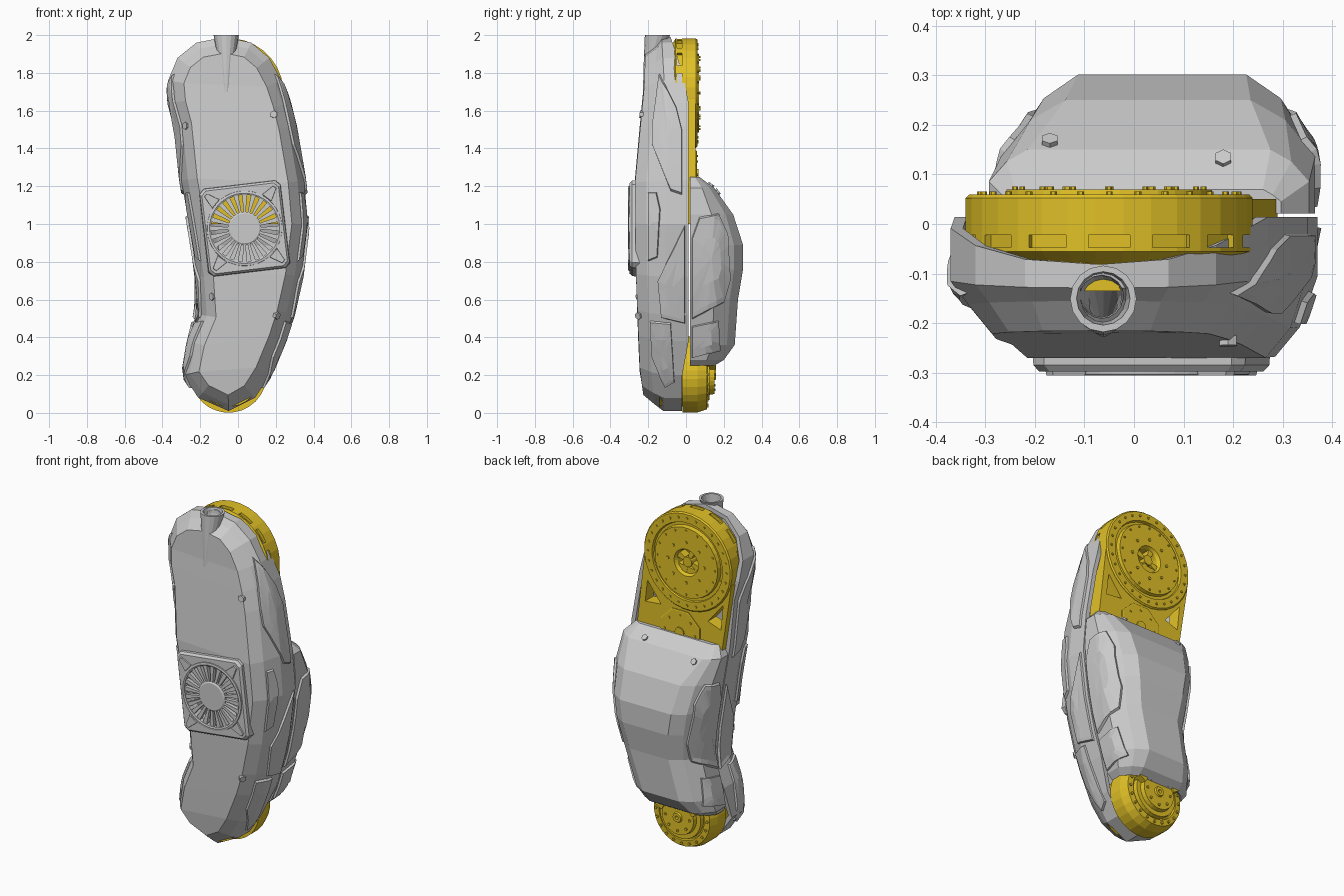
import bpy, bmesh, math
from mathutils import Vector
from mathutils.bvhtree import BVHTree

if "Cube" in bpy.data.objects:
    bpy.data.objects.remove(bpy.data.objects["Cube"])

YEL = bpy.data.materials.new("yellow")
YEL.diffuse_color = (0.75, 0.53, 0.02, 1)
YEL.use_nodes = True
YEL.node_tree.nodes["Principled BSDF"].inputs["Base Color"].default_value = YEL.diffuse_color


def interp(table, t):
    if t <= table[0][0]:
        return table[0][1]
    for (a, u), (b, v) in zip(table, table[1:]):
        if t <= b:
            return u + (v - u) * (t - a) / (b - a)
    return table[-1][1]


def mesh(name, verts, faces, mat=None):
    me = bpy.data.meshes.new(name)
    me.from_pydata([tuple(v) for v in verts], [], faces)
    bm = bmesh.new()
    bm.from_mesh(me)
    bmesh.ops.recalc_face_normals(bm, faces=bm.faces)
    bm.to_mesh(me)
    bm.free()
    ob = bpy.data.objects.new(name, me)
    bpy.context.collection.objects.link(ob)
    if mat:
        me.materials.append(mat)
    return ob


def skin(rings, close=True, wrap=False, base=0):
    n, m = len(rings[0]), len(rings)
    return [[base + (i % m) * n + j, base + (i % m) * n + (j + 1) % n,
             base + ((i + 1) % m) * n + (j + 1) % n, base + ((i + 1) % m) * n + j]
            for i in range(m if wrap else m - 1) for j in range(n if close else n - 1)]


def prisms(name, items, mat=None):
    """Each item: (2D points in x,z, then y levels with optional scale about the centre)."""
    verts, faces = [], []
    for pts, *levels in items:
        cx = sum(p[0] for p in pts) / len(pts)
        cz = sum(p[1] for p in pts) / len(pts)
        rings = []
        for lv in levels:
            y, s = lv if isinstance(lv, tuple) else (lv, 1)
            rings.append([(cx + (x - cx) * s, y, cz + (z - cz) * s) for x, z in pts])
        b, n = len(verts), len(pts)
        faces += skin(rings, base=b)
        verts += [v for r in rings for v in r]
        faces += [list(range(b, b + n)), list(range(len(verts) - n, len(verts)))]
    return mesh(name, verts, faces, mat)


def ngon(cx, cz, r, n, ph=0):
    return [(cx + r * math.cos(ph + k * math.tau / n), cz + r * math.sin(ph + k * math.tau / n)) for k in range(n)]


def bar(cx, cz, a, r0, r1, w0, w1):
    c, s = math.cos(a), math.sin(a)
    return [(cx + r * c - w * s, cz + r * s + w * c) for r, w in ((r0, -w0), (r1, -w1), (r1, w1), (r0, w0))]


def lathe(name, cx, cz, prof, n, mat=None):
    rings = [[(x, y, z) for x, z in ngon(cx, cz, r, n, math.pi / n)] for r, y in prof]
    return mesh(name, [v for r in rings for v in r], skin(rings, wrap=True), mat)


def apply(ob, kind, **props):
    md = ob.modifiers.new(kind, kind)
    for k, v in props.items():
        setattr(md, k, v)
    bpy.context.view_layer.objects.active = ob
    bpy.ops.object.modifier_apply(modifier=md.name)


def cut(obs, cutter):
    cutter.hide_render = True
    for ob in obs:
        apply(ob, 'BOOLEAN', operation='DIFFERENCE', solver='EXACT', object=cutter)
    bpy.data.objects.remove(cutter)


# Front outline: rows of (z, left x, right x)
ROWS = [(1.96, -.22, .07), (1.88, -.32, .165), (1.76, -.37, .23), (1.64, -.362, .27), (1.52, -.33, .30),
        (1.23, -.30, .35), (1.0, -.26, .37), (.72, -.215, .335), (.52, -.20, .29), (.38, -.26, .245),
        (.2, -.29, .17), (.08, -.21, .09)]
OUT = [(-.07, 1.99)] + [(r, z) for z, l, r in ROWS] + [(-.05, .01)] + [(l, z) for z, l, r in ROWS[::-1]]
N = len(OUT)


def inset(d):
    res = []
    for i, p in enumerate(OUT):
        a, b, c = Vector(OUT[i - 1]), Vector(p), Vector(OUT[(i + 1) % N])
        t = ((b - a).normalized() + (c - b).normalized()).normalized()
        res.append(b + Vector((t.y, -t.x)) * d)      # outline runs clockwise
    return res


# Front shell: lofted bowl, open at the back
BACK = [(.22, -.02), (.3, .014), (1.68, .014), (1.87, -.04), (2, -.085)]
MID = [(0, -.12), (1.5, -.10), (2, -.13)]
FACE = [(0, -.225), (.2, -.245), (.72, -.265), (1.23, -.27), (1.75, -.222), (2, -.215)]
rings = []
for d, f in ((0, lambda z: interp(BACK, z)), (0, lambda z: interp(MID, z)),
             (.035, lambda z: interp(FACE, z) + .06), (.085, lambda z: interp(FACE, z))):
    rings.append([(p[0], f(z0[1]), p[1]) for p, z0 in zip(inset(d), OUT)])
b = 3 * N
cap = [[b + i, b + i + 1, b + N - i - 1, b + (N - i) % N] for i in range(1, N // 2 - 1)]
cap += [[b, b + 1, b + N - 1], [b + N // 2 - 1, b + N // 2, b + N // 2 + 1]]
front = mesh("front_shell", [v for r in rings for v in r], skin(rings) + cap)
apply(front, 'SOLIDIFY', thickness=.025, offset=-1)

# Back shell: sections stacked in z, open at the front and bottom
rings = []
for z, d, e in ((.25, .15, .02), (.28, .20, 0), (.36, .258, 0), (.6, .275, 0), (.76, .302, 0), (.89, .302, 0),
                (1.05, .25, 0), (1.19, .15, 0), (1.25, .07, .05)):
    l = interp([(r[0], r[1]) for r in ROWS[::-1]], z) + e
    r = interp([(r[0], r[2]) for r in ROWS[::-1]], z) - e
    k = min(1, d / .25)
    half = [(0, .021), (0, .021 + (d - .021) * .5), (.06 * k, d * .84), (.13 * k, d)]
    rings.append([(l + a, y, z) for a, y in half] + [(r - a, y, z) for a, y in half[::-1]])
back = mesh("back_shell", [v for r in rings for v in r], skin(rings, close=False) + [list(range(64, 72))])
apply(back, 'SOLIDIFY', thickness=.025, offset=-1)

# Vent housing on the front
FX, FZ, TILT = .035, .977, math.radians(6.8)


def turn(x, z):
    return (FX + x * math.cos(TILT) - z * math.sin(TILT), FZ + x * math.sin(TILT) + z * math.cos(TILT))


w, h, c = .215, .232, .025
plate = [turn(x, z) for x, z in ((-w + c, -h), (w - c, -h), (w, -h + c), (w, h - c), (w - c, h), (-w + c, h),
                                 (-w, h - c), (-w, -h + c))]
housing = prisms("vent_housing", [(plate, (-.225, 1.02), (-.285, 1), (-.298, .95))])
cut([front, housing], prisms("vent_cutter", [(ngon(FX, FZ, .183, 40), -.4, -.16)]))
lathe("vent_ring", FX, FZ, [(.178, -.27), (.178, -.302), (.186, -.306), (.198, -.304), (.202, -.27)], 40)
prisms("vent_spokes", [(bar(FX, FZ, k * math.tau / 24, .07, .182, .005, .013), -.275, -.298) for k in range(24)])
prisms("vent_hub", [(ngon(FX, FZ, .088, 24), -.27, (-.296, 1), (-.302, .9))])
prisms("vent_struts", [(bar(FX, FZ, math.atan2(sz * h, sx * w) + TILT, .195, .275, .034, .012), -.28, (-.306, .85))
                       for sx in (-1, 1) for sz in (-1, 1)])

# Cable spout at the top of the front shell
cut([front], mesh("spout_cutter", [(x, y, z) for z, r in ((1.82, .03), (2.1, .058)) for x, y in ngon(-.065, -.15, r, 16)],
                  skin([[0] * 16] * 2) + [list(range(16)), list(range(16, 32))]))
secs = [(1.70, -.216, .012), (1.85, -.184, .040), (2.0, -.151, .067), (2.0, -.15, .054), (1.84, -.165, .028)]
rings = [[(x, y, z) for x, y in ngon(-.062, cy, r, 16)] for z, cy, r in secs]
mesh("cable_spout", [v for r in rings for v in r], skin(rings))
prisms("cable_clip", [([(-.11, 1.84), (-.02, 1.84), (-.02, 1.94), (-.11, 1.94)], -.135, -.07)], YEL)


# Raised side panels and screws, projected onto the shells
def tree(ob):
    return BVHTree.FromObject(ob, bpy.context.evaluated_depsgraph_get())


TREES = {"front": tree(front), "back": tree(back)}


def side_panel(name, which, pts):
    cen = sum((Vector(p) for p in pts), Vector((0, 0))) / len(pts)
    loop = [Vector(p).lerp(Vector(q), t / 4) for p, q in zip(pts, pts[1:] + pts[:1]) for t in range(4)]
    for s, label in ((1, "right"), (-1, "left")):
        rr = []
        for k, hgt in ((1, -.006), (.95, .012), (.85, .012), (.45, .012), (.02, .012)):
            ring = []
            for p in loop:
                q = cen.lerp(p, k)
                hit, nor, *_ = TREES[which].ray_cast(Vector((s, q.x, q.y)), Vector((-s, 0, 0)))
                if nor.x * s < 0:
                    nor = -nor
                v = hit + nor * hgt
                v.x = max(-.378, min(.378, v.x))
                ring.append(v)
            rr.append(ring)
        n = len(loop)
        mesh(f"{name}_{label}", [v for r in rr for v in r], skin(rr) + [list(range(4 * n, 5 * n))])


side_panel("upper_panel", "front", [(-.14, 1.8), (-.05, 1.62), (-.02, 1.5), (-.02, 1.15), (-.08, 1.17), (-.18, 1.42), (-.18, 1.52)])
side_panel("vent_side_panel", "front", [(-.2, 1.17), (-.155, 1.17), (-.135, 1.08), (-.15, .82), (-.2, .8)])
side_panel("middle_panel", "front", [(-.005, 1.0), (-.15, .7), (-.13, .5), (-.005, .47)])
side_panel("lower_panel", "front", [(-.19, .49), (-.08, .48), (-.06, .16), (-.11, .13), (-.18, .3)])
side_panel("back_panel", "back", [(.03, .93), (.07, 1.04), (.17, 1.06), (.22, .95), (.235, .7), (.2, .58), (.03, .49)])
side_panel("back_lower_panel", "back", [(.03, .46), (.17, .49), (.18, .33), (.03, .29)])


def screw(name, which, origin, direction, r):
    d = Vector(direction)
    hit, nor, *_ = TREES[which].ray_cast(Vector(origin), d)
    bpy.ops.mesh.primitive_cylinder_add(vertices=6, radius=r, depth=.02, location=hit)
    ob = bpy.context.object
    ob.name = name
    ob.rotation_euler = nor.to_track_quat('Z', 'Y').to_euler()


for x, z in ((-.275, 1.52), (.19, 1.58), (-.135, .615), (.205, .515)):
    screw("front_screw", "front", (x, -1, z), (0, 1, 0), .02)
for x, y in ((-.17, .165), (.18, .13)):
    screw("back_screw", "back", (x, y, 3), (0, 0, -1), .018)

# Upper actuator: large drum with rim slots, bolt circles and a spoked centre
DX, DZ = -.05, 1.693
drum = lathe("upper_drum", DX, DZ, [(.07, .05), (.08, .07), (.208, .07), (.213, .045), (.228, .045), (.233, .06), (.284, .06),
                                    (.291, .052), (.291, -.055), (.25, -.08), (.07, -.08)], 32, YEL)
cut([drum], prisms("slot_cutter", [(bar(DX, DZ, math.pi / 2 + k * math.tau / 14, .272, .33, .042, .042), -.047, -.022)
                                   for k in range(14)]))
bolts = [(r, n, s, y) for r, n, s, y in ((.26, 28, .007, .06), (.19, 16, .006, .07), (.12, 8, .009, .07))]
prisms("drum_bolts", [(ngon(x, z, s, 6), y - .005, y + .006) for r, n, s, y in bolts for x, z in ngon(DX, DZ, r, n)], YEL)
prisms("drum_hub", [(ngon(DX, DZ, .03, 12), -.02, .06)] +
       [(bar(DX, DZ, .4 + k * math.pi / 2, .02, .075, .01, .018), 0, .052) for k in range(4)], YEL)

# Frame plate between the drum and the second motor
frame = prisms("frame_plate", [([(-.335, 1.62), (-.27, 1.2), (-.2, 1.0), (.25, 1.0), (.29, 1.22), (.235, 1.7)], -.03, .05)], YEL)
cut([frame], prisms("hole_cutter", [([(.13, 1.39), (.235, 1.38), (.22, 1.51)], -.2, .2),
                                    ([(-.18, 1.37), (-.265, 1.34), (-.28, 1.49)], -.2, .2)]))
prisms("second_motor_cover", [(ngon(.0, 1.26, .14, 8, math.pi / 8), .045, .056, (.058, .96)), (ngon(0, 1.26, .03, 12), .05, .066)], YEL)
prisms("cover_bolts", [(ngon(x, z, .007, 6), .05, .063) for x, z in ngon(0, 1.26, .1, 8)], YEL)

# Lower actuator drum
lathe("lower_drum", -.05, .203, [(.01, -.14), (.17, -.14), (.17, -.018), (.202, -.018), (.202, .06), (.185, .11), (.15, .113),
                                 (.145, .10), (.138, .10), (.135, .125), (.108, .125), (.104, .15), (.03, .15), (.026, .16), (.01, .16)],
      28, YEL)
prisms("lower_bolts", [(ngon(x, z, .008, 6), .105, .12) for x, z in ngon(-.05, .203, .168, 20)] +
       [(ngon(x, z, .008, 6), .14, .157) for x, z in ngon(-.05, .203, .08, 8)], YEL)
prisms("lower_connector", [(bar(-.05, .203, a, .1, .15, .025, .025), .1, .16) for a in (.5, 2.6)], YEL)
